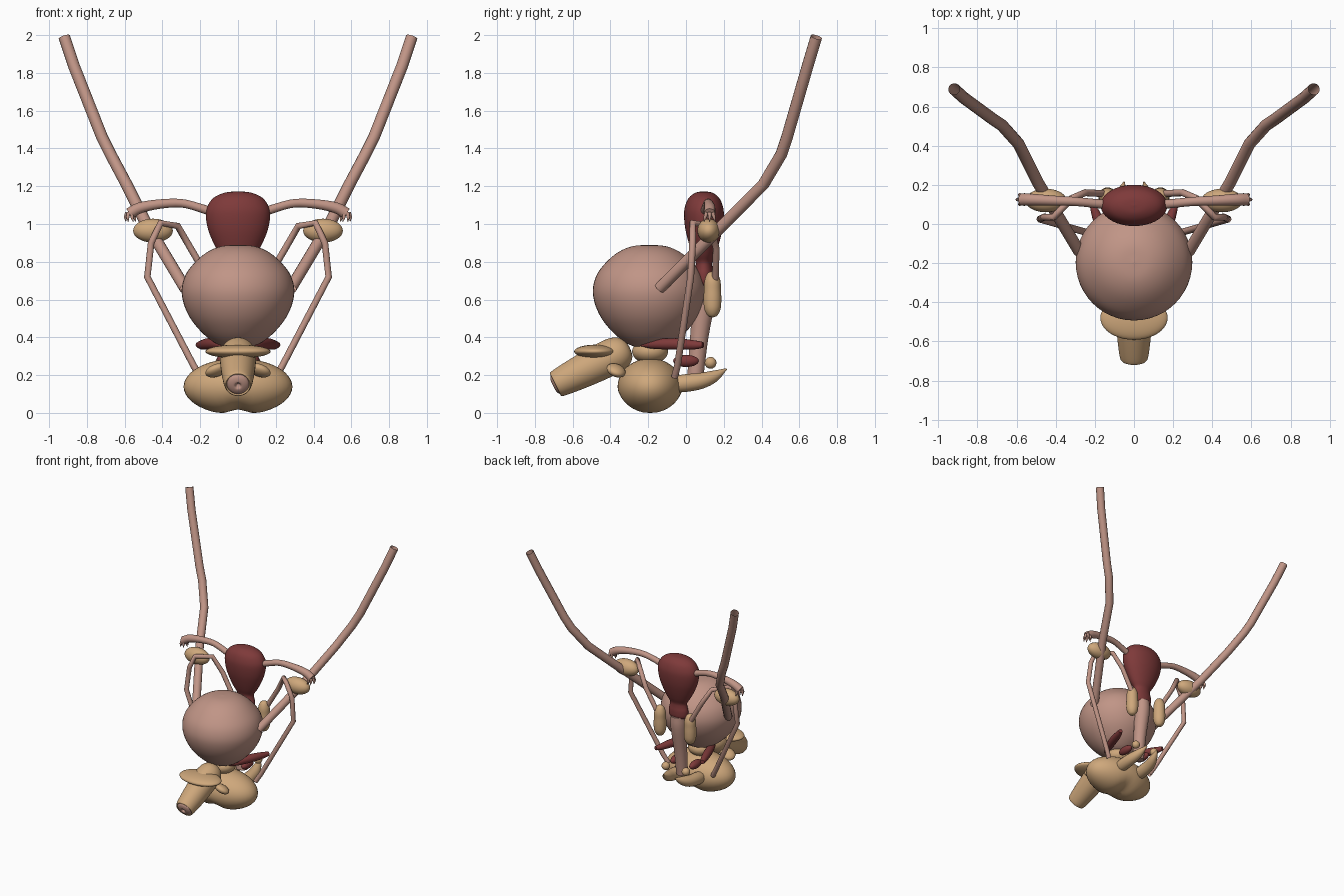
import bpy, bmesh, math
from mathutils import Vector, Matrix

if "Cube" in bpy.data.objects:
    bpy.data.objects.remove(bpy.data.objects["Cube"])


def material(name, rgb):
    m = bpy.data.materials.new(name)
    m.diffuse_color = (*rgb, 1)
    m.use_nodes = True
    m.node_tree.nodes["Principled BSDF"].inputs["Base Color"].default_value = m.diffuse_color
    return m


PINK = material("pink_tissue", (0.53, 0.30, 0.24))
TAN = material("tan_tissue", (0.62, 0.39, 0.20))
RED = material("dark_red_muscle", (0.21, 0.042, 0.042))


def add(name, mesh, mat):
    mesh.materials.clear()
    mesh.materials.append(mat)
    for p in mesh.polygons:
        p.use_smooth = True
    ob = bpy.data.objects.new(name, mesh)
    bpy.context.collection.objects.link(ob)
    return ob


def spline(pts, n):
    """Catmull-Rom samples through the points."""
    P = [Vector(p) for p in pts]
    P = [2 * P[0] - P[1]] + P + [2 * P[-1] - P[-2]]
    out = []
    for a, b, c, d in zip(P, P[1:], P[2:], P[3:]):
        for i in range(n):
            t = i / n
            out.append(0.5 * (2 * b + (c - a) * t + (2 * a - 5 * b + 4 * c - d) * t * t
                              + (3 * b - a - 3 * c + d) * t ** 3))
    return out + [P[-2]]


def ball(name, mat, loc, radii, rot=(0, 0, 0)):
    bm = bmesh.new()
    bmesh.ops.create_uvsphere(bm, u_segments=40, v_segments=24, radius=1)
    r = Matrix.Rotation(rot[2], 4, 'Z') @ Matrix.Rotation(rot[1], 4, 'Y') @ Matrix.Rotation(rot[0], 4, 'X')
    bm.transform(Matrix.Translation(loc) @ r @ Matrix.Diagonal((*radii, 1)))
    me = bpy.data.meshes.new(name)
    bm.to_mesh(me)
    bm.free()
    return add(name, me, mat)


def lathe(name, mat, profile, loc=(0, 0, 0), ysc=1.0, rot=None, n=4, seg=48):
    """Spin (radius, height) points about z."""
    bm = bmesh.new()
    rings = []
    for r, z in (spline(profile, n) if n > 1 else profile):
        rings.append([bm.verts.new((max(r, 0.0002) * math.cos(2 * math.pi * i / seg),
                                    max(r, 0.0002) * math.sin(2 * math.pi * i / seg) * ysc, z))
                      for i in range(seg)])
    for a, b in zip(rings, rings[1:]):
        for i in range(seg):
            j = (i + 1) % seg
            bm.faces.new((a[i], a[j], b[j], b[i]))
    bmesh.ops.recalc_face_normals(bm, faces=bm.faces)
    bm.transform(Matrix.Translation(loc) @ (rot or Matrix.Identity(4)))
    me = bpy.data.meshes.new(name)
    bm.to_mesh(me)
    bm.free()
    return add(name, me, mat)


def tube(name, mat, pts, r, radii=None, caps=False, n=1):
    """Round tube along a path, with optional taper."""
    radii = radii or [1] * len(pts)
    p4 = [(*p, q) for p, q in zip(pts, radii)]
    if n > 1:
        p4 = spline(p4, n)
    cu = bpy.data.curves.new(name, 'CURVE')
    cu.dimensions = '3D'
    cu.bevel_depth = r
    cu.bevel_resolution = 5
    cu.use_fill_caps = caps
    sp = cu.splines.new('POLY')
    sp.points.add(len(p4) - 1)
    for s, p in zip(sp.points, p4):
        s.co = (p[0], p[1], p[2], 1)
        s.radius = max(p[3], 0.02)
    tmp = bpy.data.objects.new(name + "_path", cu)
    me = bpy.data.meshes.new_from_object(tmp)
    bpy.data.objects.remove(tmp)
    return add(name, me, mat)


# Bladder
lathe("bladder", PINK, [(0, .89), (.09, .882), (.165, .85), (.23, .795), (.278, .73), (.298, .655),
                        (.288, .58), (.255, .505), (.205, .44), (.15, .39), (.09, .355), (0, .335)],
      (0, -.195, 0))
# Womb with its neck, and the canal below
lathe("womb", RED, [(0, 1.173), (.07, 1.166), (.13, 1.138), (.163, 1.09), (.17, 1.04), (.158, .97),
                    (.13, .90), (.098, .84), (.072, .80), (.072, .77), (.08, .73), (.07, .68), (0, .655)],
      (0, .095, 0), .62)
tube("canal", PINK, [(0, .1, .69), (0, .095, .6), (0, .07, .4), (0, .05, .2)], .055,
     [1.0, 1.1, .9, .8], True, 4)

# Sac with a shallow notch underneath
sac = ball("sac", TAN, (0, -.19, .15), (.288, .172, .15))
for v in sac.data.vertices:
    if v.co.z < .15:
        v.co.z += .03 * math.exp(-(v.co.x / .06) ** 2) * (.15 - v.co.z) / .15
low = min(v.co.z for v in sac.data.vertices)
for v in sac.data.vertices:
    v.co.z -= low
ball("bladder_neck_gland", TAN, (0, -.19, .325), (.095, .095, .065))

# Shaft with a rounded root, pink tip with a small opening, and the hood
axis = Vector((0, -.33, -.165)).normalized()
turn = axis.to_track_quat('Z', 'Y').to_matrix().to_4x4()
root = Vector((0, -.36, .315))
lathe("shaft", TAN, [(0, -.07), (.05, -.06), (.082, -.025), (.095, .03), (.094, .12), (.088, .22),
                     (.078, .32), (.07, .365), (.06, .367), (.055, .34)], root, 1, turn)
lathe("shaft_tip", PINK, [(.062, .34), (.058, .365), (.045, .378), (.022, .384), (.012, .375), (0, .35)],
      root, 1, turn)
ball("hood", TAN, (0, -.48, .325), (.172, .112, .036))

# Paired parts
for side, s in (("right", 1), ("left", -1)):
    def m(*pts):
        return [(s * x, y, z) for x, y, z in pts]

    # Open-ended ureter
    tube("ureter_" + side, PINK, m((.92, .69, 1.99), (.87, .645, 1.84), (.72, .535, 1.46), (.675, .505, 1.37),
                                   (.59, .41, 1.21), (.49, .21, 1.01), (.28, -.14, .66)), .031)
    # Egg tube with fringed end
    tube("egg_tube_" + side, PINK, m((.13, .1, 1.06), (.2, .105, 1.085), (.3, .115, 1.11), (.42, .12, 1.105),
                                     (.52, .125, 1.085), (.575, .125, 1.055)), .027,
         [.9, .85, .85, .95, 1.1, 1.15], True, 4)
    for i in range(6):
        a = i * math.pi / 3
        c, d = math.cos(a), math.sin(a)
        tube("fringe_%s_%d" % (side, i), PINK,
             m((.572 + .015 * c, .125 + .018 * d, 1.06), (.572 + .024 * c, .125 + .028 * d, 1.035),
               (.568 + .026 * c, .125 + .034 * d, 1.012)), .011, [1, .8, .15], True)
    ball("ovary_" + side, TAN, (s * .45, .12, .965), (.105, .06, .063))
    # Thin duct looping from the sac to the vesicle
    tube("duct_" + side, PINK, m((.2, -.06, .19), (.235, -.045, .25), (.48, .025, .72), (.46, .035, .9),
                                 (.41, .035, 1.005), (.32, .13, .99), (.25, .16, .87), (.15, .155, .7)), .018)
    # Vesicle
    lathe("vesicle_" + side, TAN, [(0, .75), (.025, .74), (.042, .70), (.045, .65), (.047, .6),
                                   (.043, .55), (.025, .515), (0, .505)], (s * .135, .14, 0), seg=24)
    # Pelvic floor muscle and lower bulb
    tube("floor_muscle_" + side, RED, m((.09, -.24, .355), (.11, -.18, .363), (.155, -.06, .365),
                                        (.19, .04, .36), (.21, .09, .36)), .031, [.05, .75, 1, .8, .5], True, 4)
    ball("bulb_" + side, RED, (s * .085, 0, .275), (.03, .068, .032))
    # Shaft root lobe, rear lip and small gland
    ball("root_lobe_" + side, TAN, (s * .115, -.37, .225), (.06, .052, .03), (-.35, s * .35, 0))
    tube("lip_" + side, TAN, m((.09, -.08, .15), (.09, 0, .158), (.085, .08, .17), (.068, .15, .195),
                               (.05, .215, .233)), .048, [.9, 1, .9, .65, .08], True, 4)
    ball("small_gland_" + side, TAN, (s * .09, .13, .265), (.031, .031, .031))
